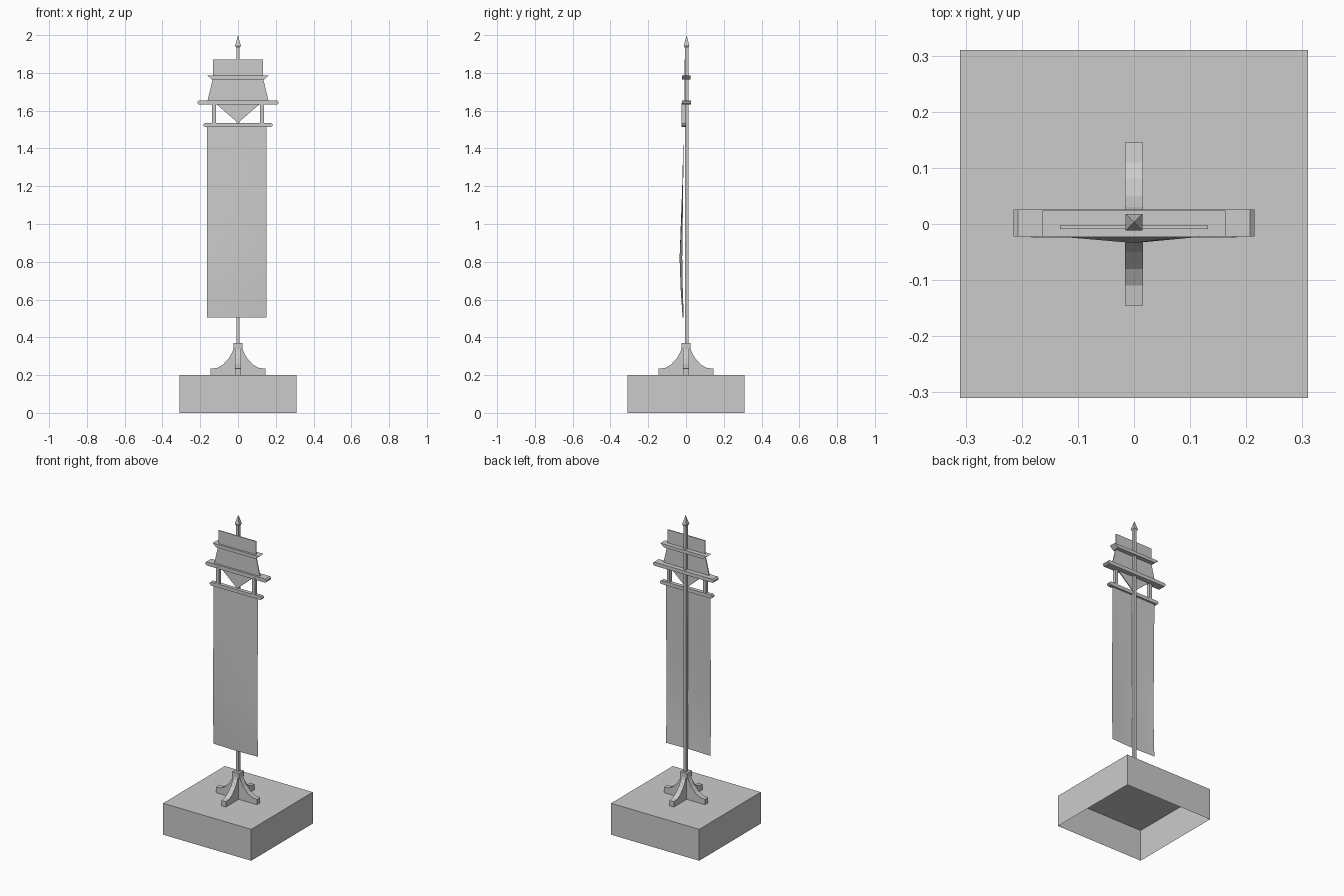
import bpy, bmesh
from mathutils import Matrix

if "Cube" in bpy.data.objects:
    bpy.data.objects.remove(bpy.data.objects["Cube"])

GREY = (0.6, 0.6, 0.6, 1)
mat = bpy.data.materials.new("plain grey")
mat.use_nodes = True
mat.diffuse_color = GREY
mat.node_tree.nodes["Principled BSDF"].inputs["Base Color"].default_value = GREY

POLE_Y = 0.003


def finish(name, bm, normals=True):
    if normals:
        bmesh.ops.recalc_face_normals(bm, faces=bm.faces)
    mesh = bpy.data.meshes.new(name)
    bm.to_mesh(mesh)
    bm.free()
    mesh.materials.append(mat)
    obj = bpy.data.objects.new(name, mesh)
    bpy.context.collection.objects.link(obj)
    return obj


def box(name, x, y, z, open_bottom=False):
    """Box from (min, max) ranges."""
    bm = bmesh.new()
    bmesh.ops.create_cube(bm, size=1)
    for v in bm.verts:
        v.co = [r[0] if c < 0 else r[1] for c, r in zip(v.co, (x, y, z))]
    if open_bottom:
        bm.normal_update()
        low = [f for f in bm.faces if f.normal.z < -0.9]
        bmesh.ops.delete(bm, geom=low, context="FACES_ONLY")
    return finish(name, bm)


def slab(name, profile, y0, y1, turn=0):
    """Extrude an x-z outline along y, optionally turned about z."""
    bm = bmesh.new()
    face = bm.faces.new([bm.verts.new((x, y0, z)) for x, z in profile])
    new = bmesh.ops.extrude_face_region(bm, geom=[face])["geom"]
    for v in new:
        if isinstance(v, bmesh.types.BMVert):
            v.co.y = y1
    bm.transform(Matrix.Rotation(turn * 1.570796, 4, "Z"))
    return finish(name, bm)


def crossbar(name, half, z0, z1, y0, y1, cut):
    """Bar with chamfered ends."""
    zc = (z0 + z1) / 2
    right = [(half - cut, z0), (half, zc - 0.004), (half, zc + 0.004), (half - cut, z1)]
    slab(name, right + [(-x, z) for x, z in reversed(right)], y0, y1)


# Plinth, hollow underneath
box("plinth", (-0.31, 0.31), (-0.31, 0.31), (0, 0.2), open_bottom=True)

# Four curved feet and the collar
foot = [(0, 0.2), (0.145, 0.2), (0.145, 0.234), (0.11, 0.238), (0.08, 0.255),
        (0.05, 0.287), (0.03, 0.322), (0.022, 0.345), (0, 0.345)]
for i in range(4):
    slab(f"foot_{i + 1}", foot, -0.016, 0.016, turn=i)
box("collar", (-0.024, 0.024), (-0.024, 0.024), (0.337, 0.37))

# Pole and spear tip
box("pole", (-0.009, 0.009), (POLE_Y - 0.009, POLE_Y + 0.009), (0.36, 1.95))
bm = bmesh.new()
for r_low, r_high, z0, z1 in ((0.009, 0.015, 1.933, 1.943), (0.015, 0, 1.943, 2.0)):
    at = Matrix.Translation((0, POLE_Y, (z0 + z1) / 2)) @ Matrix.Rotation(0.785398, 4, "Z")
    bmesh.ops.create_cone(bm, cap_ends=False, segments=4, radius1=r_low * 1.414,
                          radius2=r_high * 1.414, depth=z1 - z0, matrix=at)
bmesh.ops.remove_doubles(bm, verts=bm.verts, dist=0.0005)
finish("spear_tip", bm)

# Crossbars
crossbar("main_crossbar", 0.215, 1.632, 1.655, -0.022, 0.026, 0.008)
crossbar("banner_crossbar", 0.183, 1.514, 1.536, -0.024, 0.0, 0.008)
top_bar = [(-0.163, 1.786), (-0.138, 1.765), (0.138, 1.765), (0.163, 1.786)]
slab("upper_crossbar", top_bar, -0.022, 0.024)

# Hangers between the two lower bars
for side, x in (("left", 0.127), ("right", -0.127)):
    box(f"hanger_{side}", (x - 0.01, x + 0.01), (-0.024, -0.003), (1.53, 1.64))

# Topsail plate with a pointed lower end
half_sail = [(0.115, 1.635), (0.163, 1.645), (0.132, 1.775), (0.132, 1.87)]
sail = [(0, 1.535)] + half_sail + [(-x, z) for x, z in reversed(half_sail)]
slab("topsail", sail, -0.009, -0.003)

# Cloth banner bulging forward along its middle
rows = [(1.52, -0.012, -0.012), (1.2, -0.02, -0.015), (0.82, -0.034, -0.02),
        (0.65, -0.028, -0.017), (0.505, -0.018, -0.012)]
bm = bmesh.new()
grid = [[bm.verts.new((x, y, z)) for x, y in ((-0.163, edge), (0, mid), (0.15, edge))]
        for z, mid, edge in rows]
for upper, lower in zip(grid, grid[1:]):
    for c in range(2):
        bm.faces.new((lower[c], lower[c + 1], upper[c + 1], upper[c]))
banner = finish("banner", bm, normals=False)
for p in banner.data.polygons:
    p.use_smooth = True
